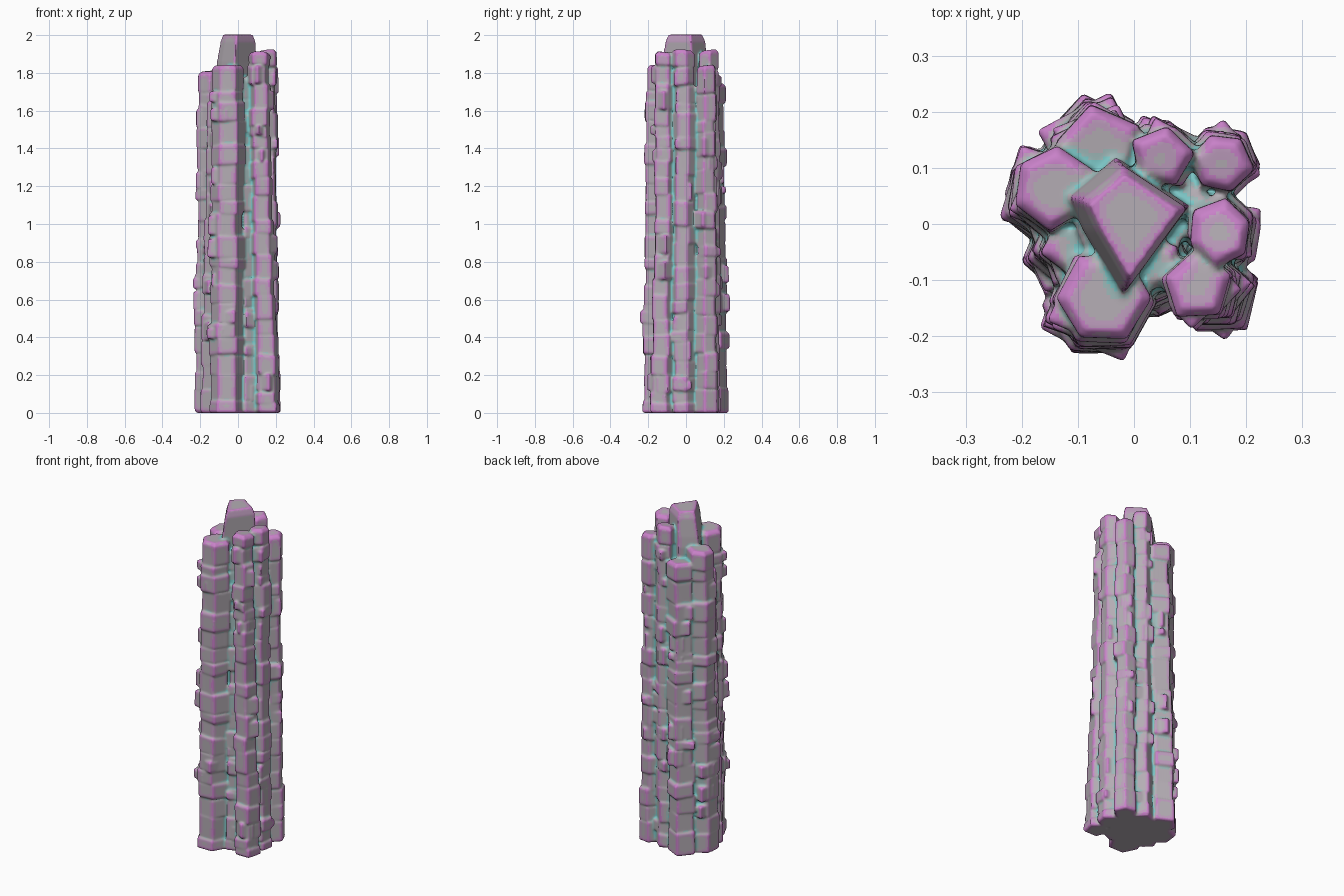
import bpy, bmesh, math, random
from mathutils import Vector

if "Cube" in bpy.data.objects:
    bpy.data.objects.remove(bpy.data.objects["Cube"])

random.seed(11)
bm = bmesh.new()


def ngon(n, rot):
    """Slightly irregular unit polygon."""
    return [Vector((math.cos(a), math.sin(a))) * random.uniform(0.95, 1.08)
            for a in (math.radians(rot) + math.tau * i / n for i in range(n))]


def loft(rings):
    """Skin a list of equal-length rings and cap both ends."""
    vs = [[bm.verts.new(p) for p in r] for r in rings]
    n = len(vs[0])
    for a, b in zip(vs, vs[1:]):
        for i in range(n):
            bm.faces.new((a[i], a[(i + 1) % n], b[(i + 1) % n], b[i]))
    bm.faces.new(vs[0][::-1])
    bm.faces.new(vs[-1])


def ring(poly, c, s, z, tilt=(0, 0)):
    return [(c.x + p.x * s, c.y + p.y * s, max(0, z + p.x * tilt[0] + p.y * tilt[1]))
            for p in poly]


def block(poly, c, r, z0, z1, bev):
    """One weathered stone with softened top and bottom edges."""
    t = (random.uniform(-.006, .006), random.uniform(-.006, .006))
    p = [v * random.uniform(0.95, 1.05) for v in poly]
    loft([ring(p, c, r - bev, z0, t), ring(p, c, r, z0 + bev, t),
          ring(p, c, r * random.uniform(.97, 1.02), z1 - bev, t),
          ring(p, c, r - bev, z1, t)])


def column(top_c, bot_c, r_top, r_bot, height, n, rot):
    """Stack of stones that leans and widens toward the ground."""
    poly = ngon(n, rot)
    top_c, bot_c = Vector(top_c), Vector(bot_c)
    # continuous inner shaft so that joints stay closed
    loft([ring(poly, bot_c, r_bot * .86, 0), ring(poly, bot_c.lerp(top_c, .6), r_top * .92, height * .5),
          ring(poly, top_c, r_top * .86, height - .03)])
    z = 0.0
    while z < height - .01:
        h = random.uniform(.05, .14)
        if height - z - h < .07:
            h = height - z
        u = 1 - (z + h / 2) / height
        c = top_c.lerp(bot_c, u ** 1.2)
        r = r_top + (r_bot - r_top) * u ** 1.4
        if z > 0:
            c = c + Vector((random.uniform(-.008, .008), random.uniform(-.008, .008)))
            r *= random.uniform(.92, 1.03)
        last = z + h >= height - .001
        block(poly, c, r, max(0, z - .006), z + h, .016 if last else .008)
        # wide chip standing slightly proud of the outer faces
        if random.random() < .45 and 0 < z and not last:
            out = c.normalized()
            side = Vector((-out.y, out.x)) * random.choice((-.32, .32)) * r
            hz = min(h * random.uniform(.6, 1), .1)
            block(ngon(4, math.degrees(math.atan2(out.y, out.x)) + 45),
                  c + out * r * .34 + side, r * .74, z, z + hz, .007)
        z += h


# columns: top centre, base centre, top radius, base radius, height, sides, rotation
COLUMNS = [
    ((-.055, -.135), (-.062, -.146), .088, .094, 1.84, 6, 0),     # front
    ((-.146, .060), (-.150, .048), .074, .088, 1.81, 6, 25),      # left
    ((-.060, .128), (-.082, .142), .076, .086, 1.74, 5, 100),     # back left
    ((.055, .118), (.040, .118), .060, .072, 1.92, 5, 80),        # back
    ((.148, .106), (.155, .112), .054, .066, 1.84, 6, 50),        # back right
    ((.146, -.010), (.160, -.015), .058, .066, 1.92, 6, 20),      # right
    ((.110, -.108), (.155, -.128), .062, .076, 1.91, 5, 20),      # front right
    ((-.110, -.035), (-.128, -.055), .056, .074, 1.66, 5, 190),   # left front filler
    ((.045, -.070), (.055, -.100), .050, .070, 1.78, 5, 40),      # front gap filler
    ((.095, .045), (.115, .050), .045, .058, 1.72, 5, 10),        # right gap filler
]
for spec in COLUMNS:
    column(*spec)

# solid core
core = [Vector((math.cos(i * math.tau / 8), math.sin(i * math.tau / 8))) for i in range(8)]
loft([ring(core, Vector((0, 0)), .15, 0), ring(core, Vector((0, .01)), .11, .25),
      ring(core, Vector((-.005, .01)), .105, 1.68)])

# kite-shaped central peak
kite = [Vector(p) for p in ((.10, .03), (-.02, .11), (-.10, .045), (-.075, -.01), (-.01, -.12))]
o = Vector((0, 0))
loft([ring(kite, o, 1.0, 1.2), ring(kite, Vector((-.01, 0)), 1.08, 1.80),
      ring(kite, Vector((-.008, 0)), 1.04, 1.86), ring(kite, o, .94, 1.965),
      ring(kite, o, .80, 2.002)])

bmesh.ops.recalc_face_normals(bm, faces=bm.faces)
me = bpy.data.meshes.new("rock_pillar")
bm.to_mesh(me)
bm.free()
pillar = bpy.data.objects.new("rock_pillar", me)
bpy.context.collection.objects.link(pillar)

# fuse the stones into one weathered surface
rm = pillar.modifiers.new("fuse", 'REMESH')
rm.mode = 'VOXEL'
rm.voxel_size = 0.0065
rm.use_smooth_shade = True
sm = pillar.modifiers.new("weather", 'SMOOTH')
sm.factor = 0.5
sm.iterations = 2
fused = bpy.data.meshes.new_from_object(
    pillar.evaluated_get(bpy.context.evaluated_depsgraph_get()))
pillar.modifiers.clear()
pillar.data = fused

# tints: cyan in the crevices, grey-mauve on faces, magenta on worn edges
fused.materials.clear()
for name, col in (("crevice", (.20, .56, .56, 1)), ("crevice_edge", (.34, .48, .48, 1)),
                  ("stone", (.46, .42, .46, 1)), ("stone_edge", (.52, .34, .52, 1)),
                  ("worn_edge", (.58, .22, .58, 1))):
    m = bpy.data.materials.new(name)
    m.diffuse_color = col
    m.use_nodes = True
    m.node_tree.nodes["Principled BSDF"].inputs["Base Color"].default_value = m.diffuse_color
    fused.materials.append(m)

# blurred curvature decides the tint of each face
bm = bmesh.new()
bm.from_mesh(fused)
bm.verts.ensure_lookup_table()
near = [[e.other_vert(v).index for e in v.link_edges] for v in bm.verts]
pos = [v.co.copy() for v in bm.verts]
for _ in range(16):
    pos = [sum((pos[j] for j in nb), Vector()) / len(nb) for nb in near]
curv = [(v.co - p).dot(v.normal) for v, p in zip(bm.verts, pos)]
for f in bm.faces:
    k = sum(curv[v.index] for v in f.verts) / len(f.verts)
    f.material_index = sum(k > t for t in (-.0045, -.0018, .0010, .0036))
    f.smooth = True
bm.to_mesh(fused)
bm.free()
